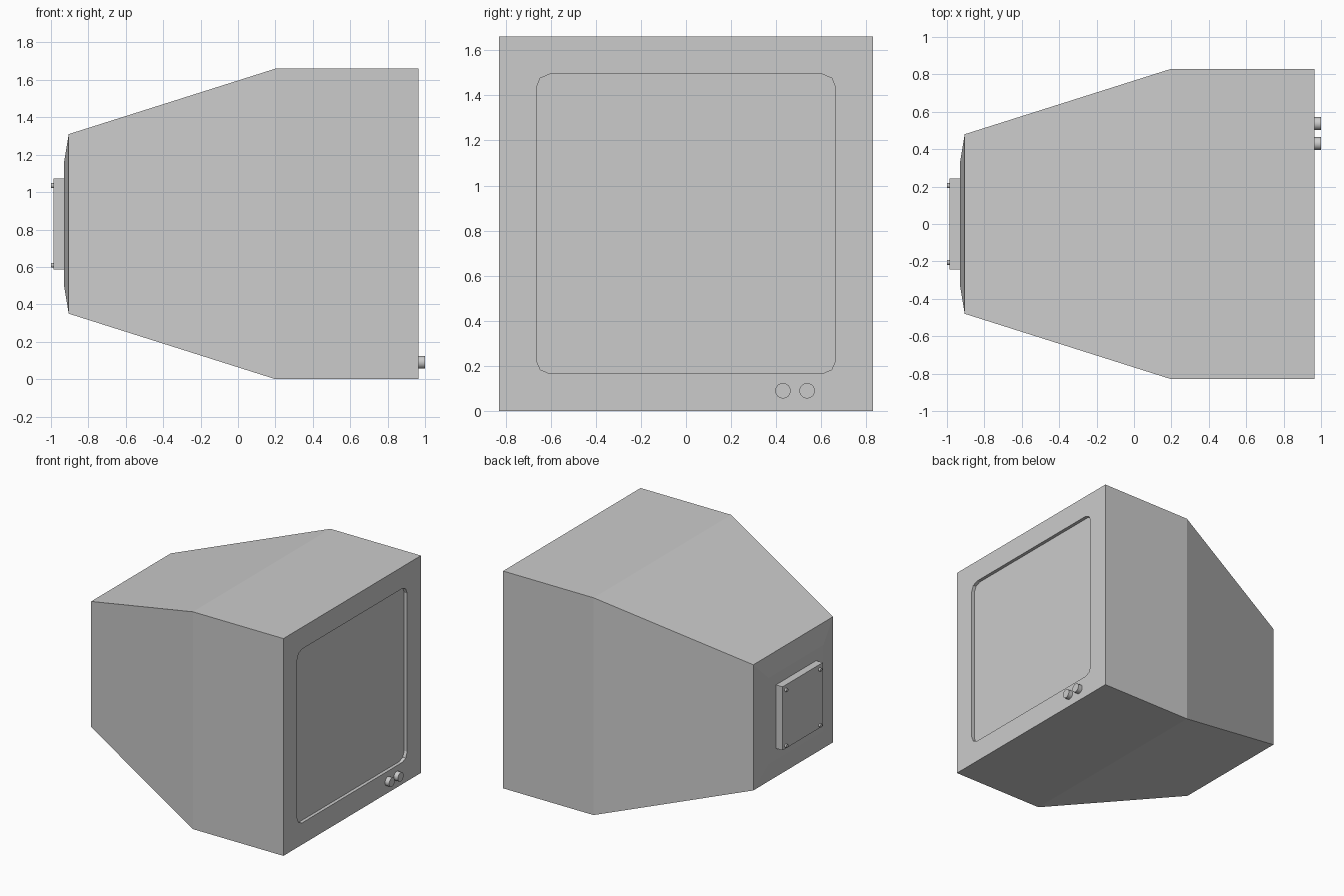
import bpy, bmesh, math
from mathutils import Matrix

if "Cube" in bpy.data.objects:
    bpy.data.objects.remove(bpy.data.objects["Cube"])

CZ = 0.83  # height of the centre line
grey = bpy.data.materials.new("plain_grey")
grey.diffuse_color = (0.6, 0.6, 0.6, 1)
grey.use_nodes = True
grey.node_tree.nodes["Principled BSDF"].inputs["Base Color"].default_value = grey.diffuse_color


def finish(name, bm, smooth=False):
    bmesh.ops.recalc_face_normals(bm, faces=bm.faces)
    me = bpy.data.meshes.new(name)
    bm.to_mesh(me)
    bm.free()
    me.materials.append(grey)
    ob = bpy.data.objects.new(name, me)
    bpy.context.collection.objects.link(ob)
    if smooth:
        bpy.ops.object.select_all(action='DESELECT')
        bpy.context.view_layer.objects.active = ob
        ob.select_set(True)
        bpy.ops.object.shade_smooth_by_angle(angle=math.radians(35))
    return ob


def square(bm, x, h):
    return [bm.verts.new((x, sy * h, CZ + sz * h))
            for sy, sz in ((1, 1), (-1, 1), (-1, -1), (1, -1))]


def rounded_square(bm, x, h, r, seg=2):
    ring = []
    for i, (sy, sz) in enumerate(((1, 1), (-1, 1), (-1, -1), (1, -1))):
        for k in range(seg + 1):
            a = math.pi / 2 * (i + k / seg)
            ring.append(bm.verts.new((x, sy * (h - r) + r * math.cos(a),
                                      CZ + sz * (h - r) + r * math.sin(a))))
    return ring


def bridge(bm, a, b):
    n = len(a)
    for i in range(n):
        j = (i + 1) % n
        bm.faces.new((a[i], a[j], b[j], b[i]))


def cylinder(name, x0, x1, y, z, r, sides):
    bm = bmesh.new()
    m = Matrix.Translation(((x0 + x1) / 2, y, z)) @ Matrix.Rotation(math.pi / 2, 4, 'Y')
    bmesh.ops.create_cone(bm, cap_ends=True, segments=sides, radius1=r,
                          radius2=r, depth=abs(x1 - x0), matrix=m)
    return finish(name, bm, True)


# Casing: square sections from the back to the front
bm = bmesh.new()
rings = [square(bm, x, h) for x, h in
         ((-0.93, 0.33), (-0.905, 0.48), (0.2, 0.83), (0.965, 0.83))]
bm.faces.new(rings[0])
for a, b in zip(rings, rings[1:]):
    bridge(bm, a, b)

# Bezel around the recessed screen
front = rings[-1]
rim = rounded_square(bm, 0.965, 0.664, 0.06)
for i in range(4):
    c = front[i]
    bm.faces.new((c, rim[3 * i], rim[3 * i + 1]))
    bm.faces.new((c, rim[3 * i + 1], rim[3 * i + 2]))
    bm.faces.new((c, rim[3 * i + 2], rim[(3 * i + 3) % 12], front[(i + 1) % 4]))
floor = rounded_square(bm, 0.94, 0.664, 0.06)
bridge(bm, rim, floor)
bm.faces.new(floor)
finish("monitor_casing", bm)

# Back plate
bm = bmesh.new()
bmesh.ops.create_cube(bm, size=1, matrix=Matrix.Translation((-0.9575, 0, CZ))
                      @ Matrix.Diagonal((0.057, 0.485, 0.485, 1)))
finish("back_plate", bm)

# Plate screws
for sy in (-1, 1):
    for sz in (-1, 1):
        cylinder("plate_screw", -1.0, -0.98, sy * 0.205, CZ - 0.008 + sz * 0.213, 0.013, 16)

# Front knobs
for y in (0.43, 0.537):
    cylinder("front_knob", 0.96, 1.0, y, 0.09, 0.034, 32)
